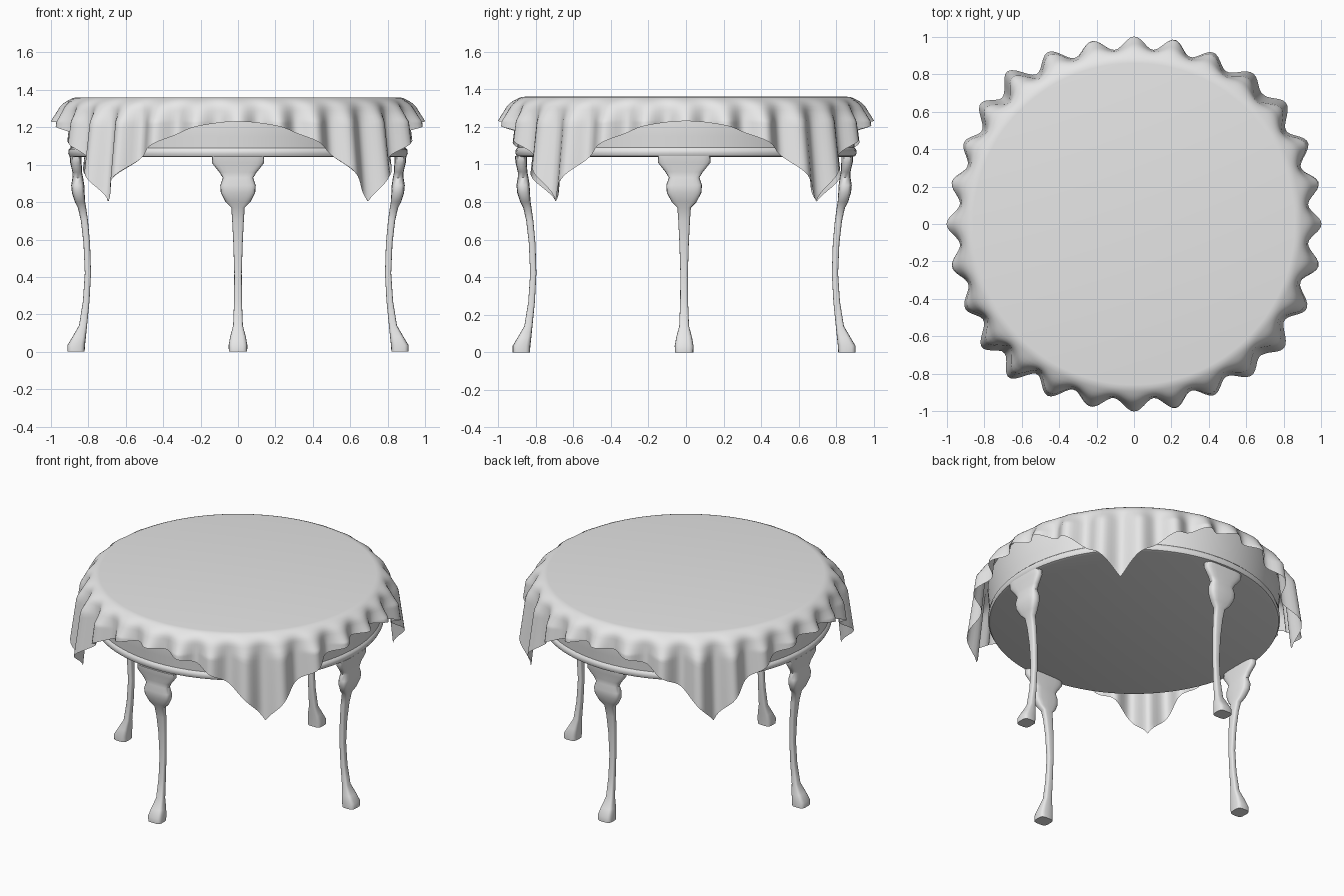
import bpy
import bmesh
import math
from math import cos, sin, pi

cube = bpy.data.objects.get("Cube")
if cube:
    bpy.data.objects.remove(cube, do_unlink=True)

# One plain grey for the whole model
grey = bpy.data.materials.new("plain grey")
grey.use_nodes = True
colour = (0.8, 0.8, 0.8, 1)
grey.diffuse_color = colour
grey.node_tree.nodes["Principled BSDF"].inputs["Base Color"].default_value = colour


def finish(bm, name, angle):
    """Turn a bmesh into a smooth-shaded object with the grey material."""
    bmesh.ops.recalc_face_normals(bm, faces=bm.faces)
    mesh = bpy.data.meshes.new(name)
    bm.to_mesh(mesh)
    bm.free()
    obj = bpy.data.objects.new(name, mesh)
    bpy.context.collection.objects.link(obj)
    mesh.materials.append(grey)
    bpy.ops.object.select_all(action='DESELECT')
    obj.select_set(True)
    bpy.context.view_layer.objects.active = obj
    bpy.ops.object.shade_smooth_by_angle(angle=math.radians(angle))
    return obj


def loft(rings, cap_start=True, cap_end=True):
    """Skin a list of closed rings of points."""
    bm = bmesh.new()
    loops = [[bm.verts.new(p) for p in ring] for ring in rings]
    count = len(loops[0])
    for low, high in zip(loops, loops[1:]):
        for i in range(count):
            j = (i + 1) % count
            bm.faces.new((low[i], low[j], high[j], high[i]))
    if cap_start:
        bm.faces.new(loops[0])
    if cap_end:
        bm.faces.new(loops[-1])
    return bm


def circle(radius, z, count):
    return [(radius * cos(2 * pi * i / count), radius * sin(2 * pi * i / count), z)
            for i in range(count)]


# Table body: apron drum with a small bead around its lower edge
body_profile = [(0.885, 1.04), (0.9, 1.045), (0.908, 1.06), (0.905, 1.08),
                (0.895, 1.09), (0.9, 1.15), (0.91, 1.27), (0.9, 1.32), (0.86, 1.345)]
finish(loft([circle(r, z, 96) for r, z in body_profile]), "table_body", 40)

# Tablecloth: a square sheet draped over the round top
HALF_SIDE, FLAT, BEND, TOP = 1.03, 0.86, 0.07, 1.36
BEND_LENGTH = BEND * pi / 2
FOLDS, SEGMENTS, BEND_STEPS, HANG_STEPS = 28, 28 * 12, 6, 14


def cloth_point(angle, step):
    """Point on the sheet along one direction: round the rim, then down."""
    length = HALF_SIDE / max(abs(cos(angle)), abs(sin(angle))) - FLAT
    if step <= BEND_STEPS:
        run = BEND_LENGTH * step / BEND_STEPS
        turn = run / BEND
        radius, z, drop = FLAT + BEND * sin(turn), TOP - BEND * (1 - cos(turn)), 0
    else:
        drop = (length - BEND_LENGTH) * (step - BEND_STEPS) / HANG_STEPS
        run = BEND_LENGTH + drop
        radius, z = FLAT + BEND + 0.1 * drop, TOP - BEND - drop
    wobble = sin(2 * angle)
    fold = 0.5 + 0.5 * cos(FOLDS * angle + 0.5 * wobble * sin(3 * angle + 1))
    depth = 0.064 * (1 + 0.25 * wobble * sin(5 * angle)) + 0.04 * drop
    ramp = min(1, max(0, (run - 0.04) / 0.13))
    radius += depth * fold * ramp
    return (radius * cos(angle), radius * sin(angle), z)


cloth_rings = [[cloth_point(2 * pi * i / SEGMENTS, step) for i in range(SEGMENTS)]
               for step in range(BEND_STEPS + HANG_STEPS + 1)]
finish(loft(cloth_rings, cap_end=False), "tablecloth", 80)

# Cabriole leg sections: height, inner radius, outer radius, half width
leg_sections = [
    (0.0, 0.82, 0.912, 0.049), (0.035, 0.818, 0.912, 0.05),
    (0.08, 0.813, 0.885, 0.042), (0.14, 0.807, 0.85, 0.026),
    (0.27, 0.794, 0.829, 0.021), (0.42, 0.786, 0.819, 0.02),
    (0.58, 0.791, 0.826, 0.025), (0.7, 0.802, 0.84, 0.031),
    (0.77, 0.812, 0.856, 0.036), (0.8, 0.817, 0.872, 0.066),
    (0.85, 0.82, 0.888, 0.092), (0.89, 0.822, 0.892, 0.095),
    (0.93, 0.828, 0.885, 0.081), (0.96, 0.834, 0.885, 0.1),
    (1.01, 0.836, 0.897, 0.14), (1.045, 0.836, 0.9, 0.14)]


def rounded(value):
    return math.copysign(abs(value) ** 0.55, value)


def leg_ring(z, inner, outer, half, heading):
    """Rounded-box section, turned to face outward along the heading."""
    points = []
    for i in range(20):
        a = 2 * pi * i / 20
        out = (inner + outer) / 2 + (outer - inner) / 2 * rounded(cos(a))
        side = half * rounded(sin(a))
        points.append((out * cos(heading) - side * sin(heading),
                       out * sin(heading) + side * cos(heading) - 0.01, z))
    return points


for name, heading in (("left_leg", 0), ("back_leg", pi / 2),
                      ("right_leg", pi), ("front_leg", -pi / 2)):
    finish(loft([leg_ring(*section, heading) for section in leg_sections]), name, 45)
